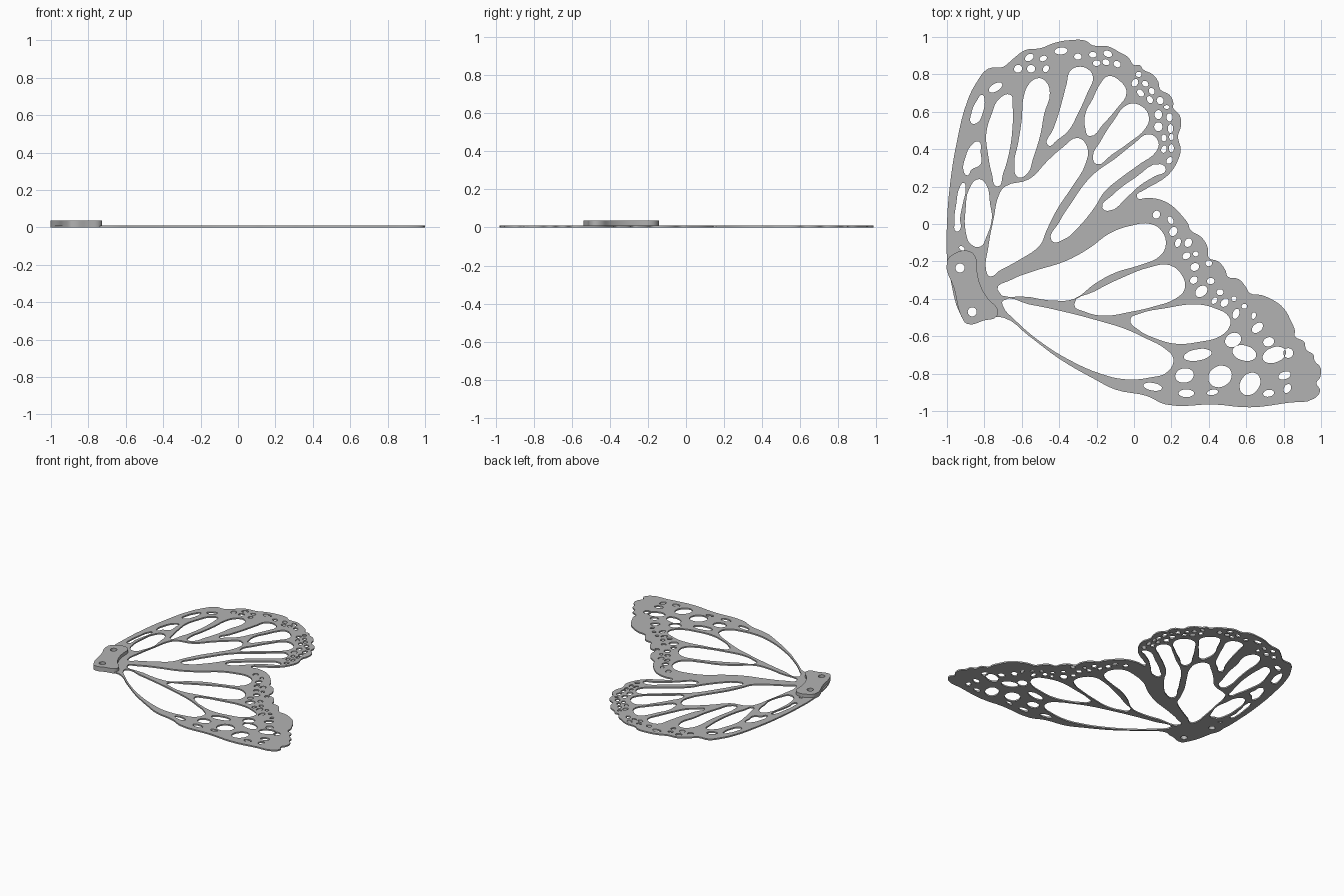
import bpy
import math

# All plan coordinates are in hundredths of a unit
S = 0.01

grey = bpy.data.materials.new("plain grey")
grey.diffuse_color = (0.45, 0.45, 0.45, 1)


def ellipse(x, y, rx, ry, deg=0, n=8):
    a = math.radians(deg)
    ring = [(rx * math.cos(t), ry * math.sin(t)) for t in (2 * math.pi * i / n for i in range(n))]
    return [(x + u * math.cos(a) - v * math.sin(a), y + u * math.sin(a) + v * math.cos(a)) for u, v in ring]


def plate(name, loops, z0, z1, res):
    """Filled, extruded sheet; the first loop is the rim, the others are holes."""
    cu = bpy.data.curves.new(name, 'CURVE')
    cu.dimensions = '2D'
    cu.fill_mode = 'BOTH'
    cu.extrude = (z1 - z0) / 2
    cu.resolution_u = res
    for pts in loops:
        sp = cu.splines.new('BEZIER')
        sp.bezier_points.add(len(pts) - 1)
        sp.use_cyclic_u = True
        for bp, (x, y) in zip(sp.bezier_points, pts):
            bp.co = (x * S, y * S, 0)
            bp.handle_left_type = bp.handle_right_type = 'AUTO'
    ob = bpy.data.objects.new(name, cu)
    bpy.context.collection.objects.link(ob)
    ob.location.z = (z0 + z1) / 2
    bpy.ops.object.select_all(action='DESELECT')
    ob.select_set(True)
    bpy.context.view_layer.objects.active = ob
    bpy.ops.object.convert(target='MESH')
    ob = bpy.context.object
    ob.data.materials.clear()
    ob.data.materials.append(grey)
    bpy.ops.object.shade_smooth_by_angle(angle=math.radians(30))
    return ob


# Scalloped rim of the rounded wing, clockwise from the root
upper_rim = [
    (-98, -30), (-100, -18), (-100, 0), (-98.5, 20), (-94.5, 45), (-89, 66), (-84, 76), (-78, 83),
    (-70, 84), (-65, 88), (-58, 93), (-50, 94), (-42, 97), (-34, 98.3), (-26, 98), (-22, 95.5),
    (-14, 95), (-8, 92), (-3, 89), (0, 85), (3, 85), (5, 82.5), (10, 80), (13, 76), (14, 72),
    (19, 69), (21, 65), (21, 62), (24.5, 58), (25, 52), (23.5, 47), (24, 44), (25, 40), (23, 33),
    (19, 27), (14, 23), (6, 18.5), (1.5, 14.5)]

# Scalloped rim of the long wing, from the notch round the tip back to the root
lower_rim = [
    (8, 14), (14, 13), (20, 10), (26, 4), (29, 0), (30, -3), (36, -7), (39.5, -13), (40, -18),
    (45, -20), (49, -25), (50, -28), (56, -29.5), (60, -34), (62, -37), (68, -38), (74, -40.5),
    (80, -45), (84, -52), (86, -57), (86, -60), (91, -63), (92, -67), (96, -70), (96.5, -73),
    (99.8, -77), (99.5, -82), (97.5, -85), (99.5, -89), (96, -93.5), (83, -95.5), (62, -98),
    (43, -96.5), (17, -96.5), (7, -92), (-10, -88.5), (-21, -83), (-40, -72), (-56, -60),
    (-70, -50), (-80, -51), (-89, -53), (-93, -48)]

# Window openings between the veins
upper_cells = [
    [(-83, 24), (-79, 21), (-77, 11), (-76, 3), (-79, -7), (-82, -12), (-87, -11), (-90, -4), (-90, 8), (-88, 19)],
    [(-66, 69), (-65, 64), (-65, 51), (-67, 37), (-70, 27), (-73, 20), (-76, 27), (-78, 37), (-79, 48),
     (-76, 59), (-72, 67)],
    [(-51, 78), (-47, 76), (-45, 70), (-48, 59), (-50, 48), (-54, 35), (-57, 27), (-62, 25), (-64, 32),
     (-62, 43), (-60, 56), (-59, 68), (-56, 75)],
    [(-30, 84), (-25, 83), (-22, 79), (-25, 70), (-30, 59), (-35, 50), (-41, 45), (-46, 42), (-43, 51),
     (-40, 60), (-36, 75), (-34, 82)],
    [(-14, 79), (-7, 76), (-4, 70), (-9, 62), (-16, 54), (-24, 47), (-26, 51), (-26, 59), (-22, 67), (-18, 75)]]
centre_cells = [
    [(-3, 64), (4, 63), (8, 57), (6, 51), (-2, 44), (-12, 37), (-20, 32), (-22, 36), (-18, 44), (-11, 55)],
    [(8, 48), (13, 44), (12, 39), (3, 32), (-8, 24), (-16, 17), (-21, 9), (-30, -2), (-37, -8), (-44, -9),
     (-40, 1), (-33, 12), (-26, 22), (-20, 28), (-10, 35), (0, 43)],
    [(14, 32), (17, 29), (11, 25.5), (3, 20.5), (-3, 15), (-14, 7), (-17, 9), (-12, 15), (1, 25)],
    [(-30, 46), (-25, 41), (-26, 32), (-33, 20), (-41, 8), (-47, -4), (-50, -11), (-61, -19), (-72, -25),
     (-77, -28), (-79, -25), (-78, -13), (-75, 3), (-72, 16), (-69, 20), (-56, 24), (-46, 34), (-38, 41)]]
lower_cells = [
    [(-73, -35), (-66, -30), (-53, -25), (-37, -20), (-24, -13), (-13, -5), (-2, -1), (9, 0), (15, -4),
     (17, -11), (14, -17), (3, -22), (-10, -26), (-21, -32), (-32, -40), (-42, -41), (-56, -39)],
    [(9, -23), (19, -22), (26, -28), (27, -35), (22, -40), (11, -44), (-2, -47), (-16, -49), (-26, -47),
     (-32, -43), (-21, -36), (-7, -29)],
    [(-2, -51), (3, -48), (17, -45), (33, -43), (43, -45), (51, -50), (51, -55), (46, -60), (35, -63),
     (22, -64), (11, -61), (3, -57)],
    [(-70, -41), (-56, -43), (-37, -47), (-18, -52), (-5, -56), (6, -61), (17, -67), (21, -72), (18, -79),
     (9, -82), (-5, -83), (-18, -80), (-34, -73), (-50, -63), (-64, -51), (-70, -44)]]

# Slim openings along the leading edge
edge_cells = [
    [(-91, 22), (-90, 19), (-91.5, 11), (-93, 3), (-93, -3), (-95, -4), (-96, 1), (-95, 11), (-93, 20)],
    [(-87, 42), (-83, 44), (-82, 38), (-82, 32), (-87, 29), (-89, 26), (-91, 28), (-90, 36)],
    [(-81, 69), (-80, 67), (-81, 59), (-84, 54), (-87, 54), (-87, 59), (-84, 66)]]

# Small rim spots: x, y, half length, half width, turn
top_spots = [
    (-74, 73, 4, 2, 30), (-62, 83, 2.2, 2, 30), (-56, 89, 2.5, 1.7, 30), (-55, 83, 2.2, 2, 0),
    (-48.5, 88.5, 2, 1.4, 20), (-47, 83, 2, 1.5, 60), (-39, 92.5, 3.5, 1.8, 5), (-30, 89.5, 2, 1.6, 0),
    (-22, 90.5, 2, 1.5, 0), (-20, 86, 2, 1.5, 0), (-14, 91, 2.4, 1.6, -20), (-15, 86.5, 2, 1.5, -20),
    (-9, 85.5, 2, 1.6, -30), (-92, -13, 1.6, 1, -30)]
side_spots = [
    (2.5, 80, 1.6, 1.4, 0), (0.5, 75.5, 2.2, 1.6, 60), (6, 75, 1.8, 1.4, -40), (3.5, 70, 2.2, 1.5, -50),
    (9.5, 71, 1.8, 1.5, -60), (8.5, 66.5, 2, 1.5, -60), (14, 66, 2, 1.8, -60), (17.5, 62.5, 1.5, 1, 0),
    (13, 58.5, 2.4, 2, 90), (19, 57, 2.2, 1.6, 90), (13, 52, 2.4, 2.2, 90), (19.5, 51, 2.4, 1.4, 90),
    (16, 46, 1.8, 1.4, 90), (20, 46.5, 1.8, 1.2, 90), (16, 40, 2, 1.4, 70), (20, 40.5, 2.2, 1.3, 90),
    (19, 34, 2, 1.4, 50)]
trailing_spots = [
    (12, 5, 2.2, 1.9, 60), (19.5, 2, 2.2, 1.4, -60), (21, -4, 2.6, 2, 60), (23.5, -10, 2.4, 1.5, 70),
    (29, -10, 2.4, 1.9, 60), (28, -17, 2.2, 1.7, 30), (33, -16, 1.5, 1.3, 0), (32.5, -23, 2.4, 2, 30),
    (40, -21, 1.8, 1.6, 0), (32, -30, 2.2, 1.8, 40), (36, -36, 3.6, 2.6, 40), (41, -30.5, 2, 1.7, 0),
    (46, -36.5, 1.8, 1.6, 0), (43, -41, 2, 1.3, 50), (48.5, -42, 2.6, 1.8, 50), (53.5, -40, 1.4, 1.3, 0),
    (54.5, -48, 2.8, 1.7, 70), (59, -44, 1.5, 1.3, 0), (64, -49, 1.8, 1.2, 70), (66, -55.5, 3.4, 2.2, 40)]
tip_spots = [
    (53, -62, 4.5, 3.6, 30), (72, -63, 3, 2.4, 20), (34, -70, 7.5, 3, 10), (59, -69, 6.5, 4, -15),
    (75, -70, 6.5, 4, 20), (82.5, -69, 2.6, 2.6, 90), (27, -81, 5, 3.8, 10), (46, -81.5, 6.5, 5.5, 30),
    (62, -85.5, 6.5, 5, 55), (80.5, -81, 3.4, 2, 20), (72, -90.5, 3, 1.8, 10), (82, -88, 2.6, 1.8, 60),
    (28, -90.5, 4.2, 2, 0), (10, -87, 5, 2, -10), (42, -90, 3, 1.4, 10)]

# Screw holes shared by the wing root and the mounting bracket
screws = [ellipse(-93, -23.5, 2.4, 2.4), ellipse(-86.5, -47, 2.4, 2.4)]
spots = [ellipse(*s) for s in top_spots + side_spots + trailing_spots + tip_spots]
cells = upper_cells + centre_cells + lower_cells + edge_cells
plate("wing_sheet", [upper_rim + lower_rim] + cells + spots + screws, 0, 0.011, 4)

# Thick mounting bracket at the wing root
bracket_rim = [
    (-100, -20), (-96, -15.8), (-89, -14.3), (-85, -17), (-84, -25), (-82, -33), (-78, -40),
    (-73, -45.5), (-73.5, -49.5), (-80, -51.5), (-89, -53.5), (-91.5, -51), (-96, -35)]
plate("mounting_bracket", [bracket_rim] + screws, 0.0, 0.037, 4)
